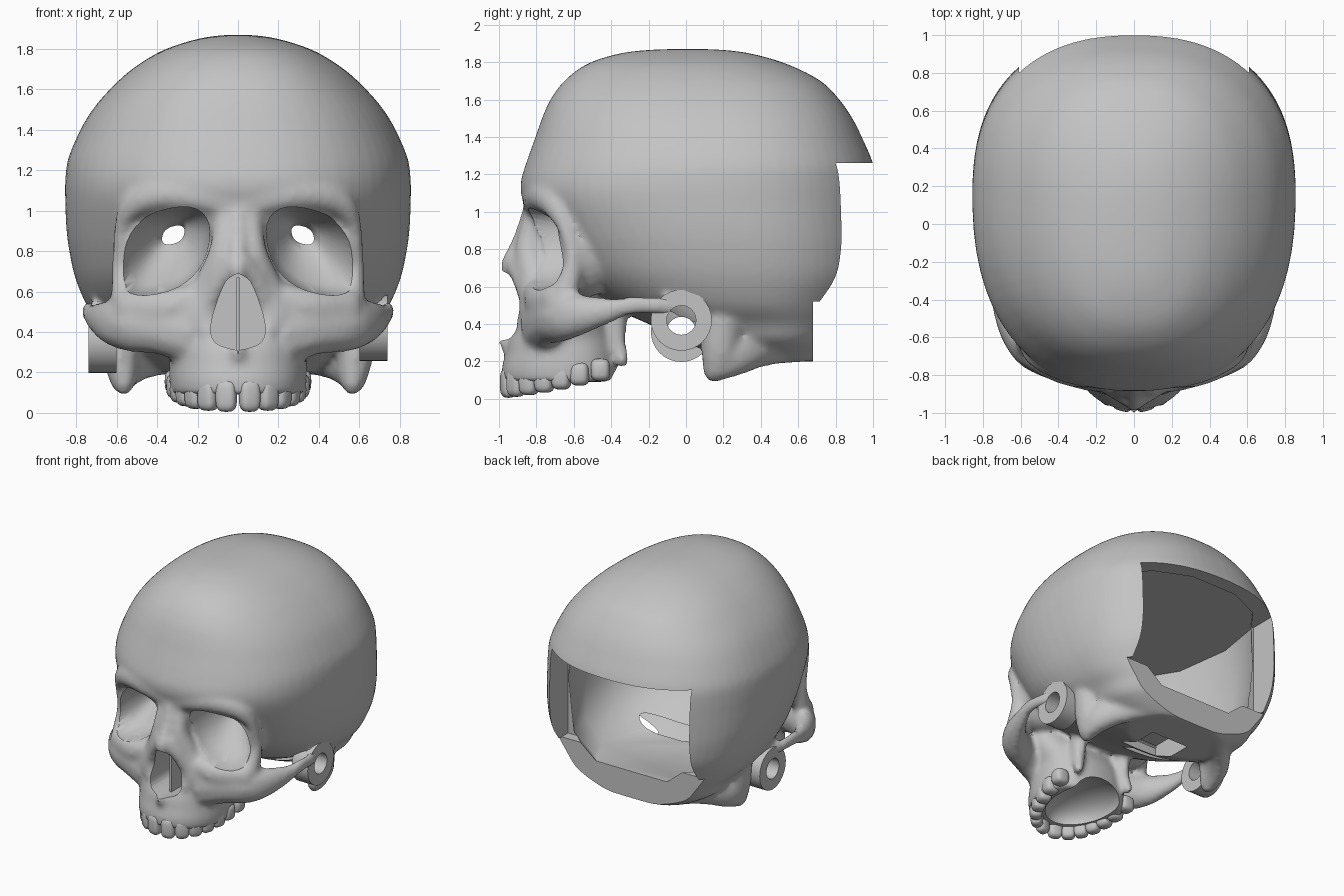
import bpy
import bmesh
import math
from mathutils import Matrix, Vector

if "Cube" in bpy.data.objects:
    bpy.data.objects.remove(bpy.data.objects["Cube"])

bone = bpy.data.materials.new("bone_grey")
bone.use_nodes = True
colour = (0.55, 0.55, 0.55, 1)
bone.diffuse_color = colour
bone.node_tree.nodes["Principled BSDF"].inputs["Base Color"].default_value = colour


def finish(name, bm, material=bone):
    bmesh.ops.recalc_face_normals(bm, faces=bm.faces)
    mesh = bpy.data.meshes.new(name)
    bm.to_mesh(mesh)
    bm.free()
    obj = bpy.data.objects.new(name, mesh)
    bpy.context.collection.objects.link(obj)
    if material:
        mesh.materials.append(material)
    return obj


def activate(obj):
    bpy.ops.object.select_all(action='DESELECT')
    obj.select_set(True)
    bpy.context.view_layer.objects.active = obj


def apply(obj, kind, **settings):
    mod = obj.modifiers.new(kind.lower(), kind)
    for key, value in settings.items():
        setattr(mod, key, value)
    activate(obj)
    bpy.ops.object.modifier_apply(modifier=mod.name)


def cut(obj, cutter):
    cutter.hide_render = True
    apply(obj, 'BOOLEAN', operation='DIFFERENCE', solver='EXACT', object=cutter)
    bpy.data.objects.remove(cutter)


def shade(obj, angle=40):
    activate(obj)
    bpy.ops.object.shade_smooth_by_angle(angle=math.radians(angle))


def flow(keys, steps=8):
    """Smooth curve through key tuples."""
    keys = [Vector(k) for k in keys]
    out = []
    for i in range(len(keys) - 1):
        a, b, c, d = keys[max(i - 1, 0)], keys[i], keys[i + 1], keys[min(i + 2, len(keys) - 1)]
        for s in range(steps):
            t = s / steps
            out.append((b * 2 + (c - a) * t + (a * 2 - b * 5 + c * 4 - d) * t * t
                        + (b * 3 - a - c * 3 + d) * t ** 3) / 2)
    return out + [keys[-1]]


def skin(bm, rings):
    """Bridge point rings into a capped solid."""
    loops = [[bm.verts.new(p) for p in ring] for ring in rings]
    n = len(loops[0])
    for low, high in zip(loops, loops[1:]):
        for i in range(n):
            j = (i + 1) % n
            bm.faces.new((low[i], low[j], high[j], high[i]))
    bm.faces.new(loops[0])
    bm.faces.new(loops[-1])


def bend(v, power):
    return math.copysign(abs(v) ** power, v)


def loft(bm, sections, sides=64, power=2.35, wide=0.55):
    """Stack oval sections given as height, front, back, half width."""
    rings = []
    for z, front, back, half in sections:
        mid = front + wide * (back - front)
        ring = []
        for i in range(sides):
            a = math.tau * (i + 0.5) / sides
            c = bend(math.cos(a), 2 / power)
            reach = back - mid if c > 0 else mid - front
            ring.append((half * bend(math.sin(a), 2 / power), mid + reach * c, z))
        rings.append(ring)
    skin(bm, rings)


def ball(bm, centre, size, detail=2):
    matrix = Matrix.Translation(centre) @ Matrix.Diagonal((*size, 1))
    return bmesh.ops.create_icosphere(bm, subdivisions=detail, radius=1, matrix=matrix)["verts"]


def ridge(bm, keys, sides=(-1, 1)):
    """Run overlapping balls along a path of x, y, z, radius."""
    for x, y, z, r in flow(keys):
        for side in sides:
            ball(bm, (side * x, y, z), (r * 0.75, r * 0.85, r * 1.1))


def box(name, low, high, material=None):
    bm = bmesh.new()
    low, high = Vector(low), Vector(high)
    matrix = Matrix.Translation((low + high) / 2) @ Matrix.Diagonal((*(high - low), 1))
    bmesh.ops.create_cube(bm, size=1, matrix=matrix)
    return finish(name, bm, material)


# Braincase and upper jaw masses
bm = bmesh.new()
loft(bm, flow([
    (.2, .2, .7, .38), (.3, .0, .8, .57), (.4, -.2, .88, .64), (.5, -.42, .92, .73),
    (.65, -.62, 1, .8), (.8, -.73, 1.02, .835), (.92, -.8, 1.02, .85), (1.05, -.87, 1.02, .855),
    (1.15, -.885, 1.015, .855), (1.26, -.855, 1, .84), (1.4, -.805, .94, .78), (1.5, -.77, .89, .72),
    (1.6, -.725, .82, .635), (1.7, -.65, .72, .525), (1.79, -.53, .54, .38), (1.845, -.36, .35, .22),
    (1.865, -.2, .2, .11), (1.87, -.05, .08, .04)], 3))
loft(bm, flow([
    (.09, -.98, -.36, .33), (.16, -.985, -.35, .34), (.24, -.965, -.35, .34), (.33, -.945, -.36, .34),
    (.42, -.89, -.4, .38), (.52, -.86, -.45, .41), (.62, -.84, -.5, .36), (.75, -.82, -.5, .2)], 3),
    power=2.2, wide=0.6)
ball(bm, (0, -.62, .75), (.2, .22, .3), 3)
for side in (-1, 1):
    ball(bm, (side * .4, -.54, .81), (.205, .2, .27), 3)

# Brows, orbit rims, cheekbones and arches
ridge(bm, [(0, -.81, 1.02, .07), (.2, -.815, 1.07, .07), (.38, -.775, 1.08, .07), (.52, -.7, 1.03, .07),
           (.575, -.635, .9, .055), (.58, -.605, .72, .06), (.565, -.65, .54, .09)])
ridge(bm, [(.15, -.81, .57, .08), (.36, -.78, .52, .09), (.55, -.69, .52, .09)])
ridge(bm, [(.24, -.76, .4, .15), (.4, -.73, .43, .13), (.55, -.66, .44, .125), (.64, -.56, .45, .1),
           (.705, -.42, .47, .065), (.74, -.28, .5, .045), (.73, -.14, .495, .045), (.67, 0, .49, .06)])

# Nasal bones and the frame of the nose opening
ridge(bm, [(0, -.83, .96, .07), (0, -.875, .83, .07), (0, -.945, .71, .06)], (1,))
ridge(bm, [(.06, -.8, .94, .09), (.08, -.84, .78, .09), (.14, -.81, .62, .1), (.2, -.8, .47, .11)])
ridge(bm, [(.03, -.92, .73, .06), (.1, -.875, .64, .065), (.15, -.83, .52, .075), (.15, -.85, .4, .07)])
ridge(bm, [(0, -.92, .26, .06), (0, -.965, .3, .045)], (1,))

# Wing plates, mastoids and nuchal ridges
ridge(bm, [(.2, -.38, .45, .08), (.21, -.37, .3, .06), (.23, -.34, .21, .045)])
ridge(bm, [(.59, .19, .42, .13), (.58, .18, .28, .12), (.565, .15, .165, .075)])
ridge(bm, [(.57, .17, .2, .1), (.54, .28, .25, .115), (.44, .42, .28, .1), (.28, .6, .29, .09)])

skull = finish("skull", bm, None)
apply(skull, 'REMESH', mode='VOXEL', voxel_size=0.02)
apply(skull, 'SMOOTH', factor=0.5, iterations=7)

# Faceted cavity with a flat ceiling
bm = bmesh.new()
loft(bm, [(.41, .0, .76, .44), (.54, -.2, .82, .62), (.72, -.42, .84, .68), (.95, -.46, .86, .7),
          (1.29, -.7, .9, .7)], sides=14)
cut(skull, finish("cavity_cutter", bm, None))

# Rear service opening, flat rear cut and base pocket
cut(skull, box("opening_cutter", (-.61, .6, .52), (.61, 1.2, 1.26)))
cut(skull, box("rear_cutter", (-1, .68, 0), (1, 1.2, .52)))
cut(skull, box("base_cutter", (-.16, .05, .1), (.16, .4, .36)))

# Eye sockets narrowing to the optic holes
for side in (-1, 1):
    bm = bmesh.new()
    rings = []
    for y, x, z, wide, tall in [(-1.1, .37, .8, .235, .215), (-.72, .37, .8, .225, .21),
                                (-.58, .355, .81, .17, .17), (-.48, .33, .87, .08, .08),
                                (-.44, .32, .88, .055, .045), (-.25, .32, .88, .055, .045)]:
        ring = []
        for i in range(32):
            a = math.tau * i / 32
            u, v = wide * bend(math.cos(a), .85), tall * bend(math.sin(a), .85)
            ring.append((side * (x + u + v * -.14), y, z + v - u * .2))
        rings.append(ring)
    skin(bm, rings)
    cut(skull, finish("socket_cutter", bm, None))

# Pear-shaped nose opening
half = flow([(0, .69), (.06, .65), (.11, .53), (.135, .42), (.115, .35), (.05, .32), (0, .31)], 3)
outline = list(half) + [Vector((-p.x, p.y)) for p in reversed(half[1:-1])]
bm = bmesh.new()
skin(bm, [[(p.x, y, p.y) for p in outline] for y in (-1.1, -.5)])
cut(skull, finish("nose_cutter", bm, None))

# Hollow palate
bm = bmesh.new()
ball(bm, (0, -.56, .09), (.23, .33, .15), 4)
cut(skull, finish("palate_cutter", bm, None))

# Ear bores and ear rings
for side, height, label in ((-1, .36, "right"), (1, .42, "left")):
    def circle(x, r):
        return [(side * x, -.025 + r * math.cos(math.tau * i / 32),
                 height + r * math.sin(math.tau * i / 32)) for i in range(32)]
    bm = bmesh.new()
    skin(bm, [circle(-.02, .078), circle(1, .078)])
    cut(skull, finish("ear_cutter", bm, None))
    bm = bmesh.new()
    skin(bm, [circle(.6, .163), circle(.74, .163)])
    ring = finish(label + "_ear_ring", bm)
    bm = bmesh.new()
    skin(bm, [circle(.4, .078), circle(1, .078)])
    cut(ring, finish("ring_cutter", bm, None))
    shade(ring)

skull.data.materials.clear()
skull.data.materials.append(bone)
shade(skull)

# Nasal septum
box("nasal_septum", (-.008, -.84, .3), (.008, -.48, .67), bone)

# Upper teeth set along the dental arch
bm = bmesh.new()


def pace(a):
    return 0.0475 / math.hypot(.3 * math.cos(a), .5 * math.sin(a))


for side in (-1, 1):
    angle = 0
    for index in range(7):
        angle += pace(angle)
        grow = index / 6
        centre = Vector((side * .305 * bend(math.sin(angle), .9), -.445 - .51 * bend(math.cos(angle), .9),
                         .085 + .07 * grow ** 2))
        turn = math.atan2(.5 * math.sin(angle), .3 * math.cos(angle)) * side
        verts = ball(bm, (0, 0, 0), (1, 1, 1), 3)
        for v in verts:
            v.co = Vector((.052 * bend(v.co.x, .6), (.042 + .016 * grow) * bend(v.co.y, .7),
                           (.08 - .02 * grow) * bend(v.co.z, .6)))
        bmesh.ops.transform(bm, verts=verts,
                            matrix=Matrix.Translation(centre) @ Matrix.Rotation(turn, 4, 'Z'))
        angle += pace(angle)
shade(finish("upper_teeth", bm), 60)
